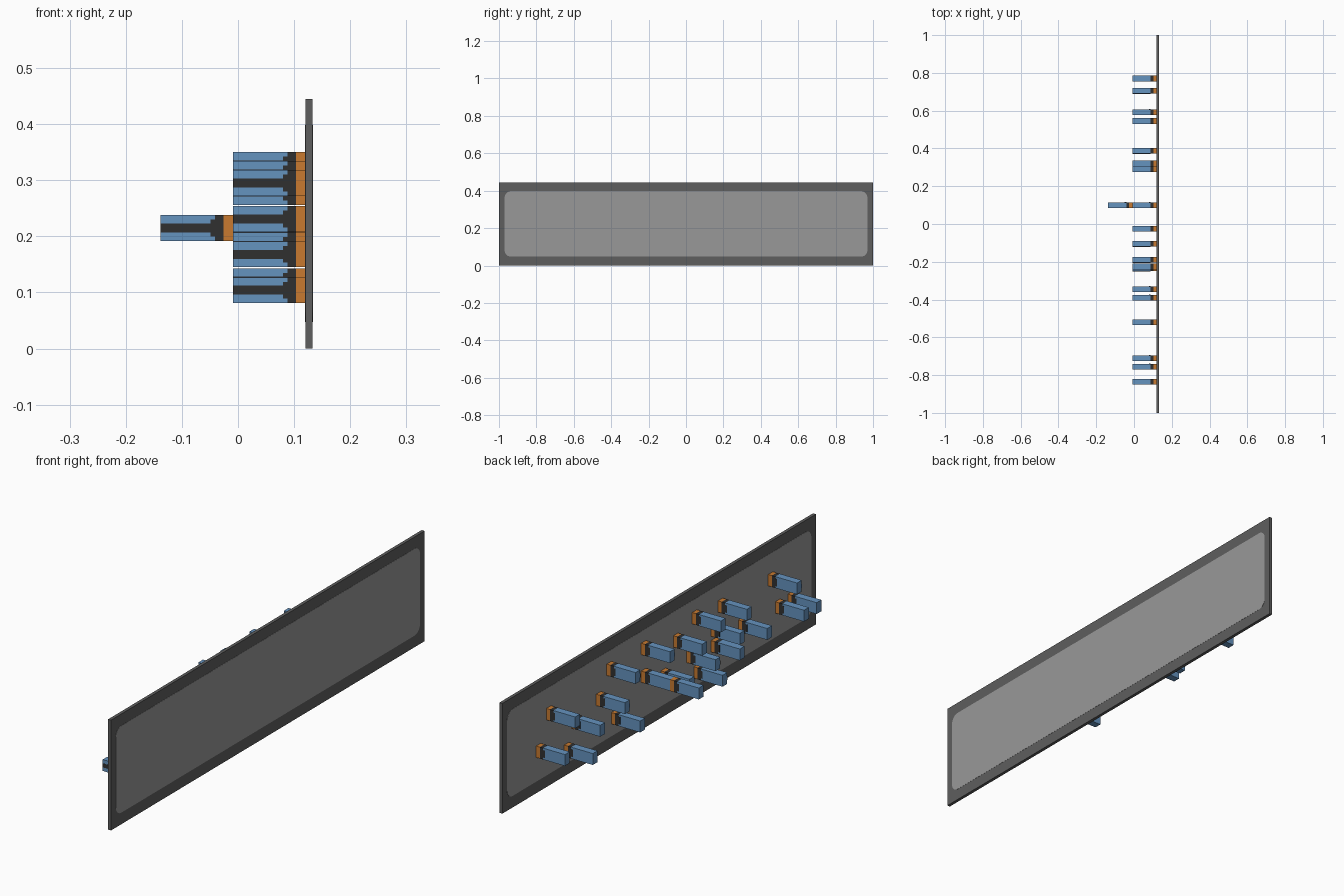
import bpy, bmesh, math
from mathutils import Vector

cube = bpy.data.objects.get("Cube")
if cube:
    bpy.data.objects.remove(cube, do_unlink=True)


def material(name, rgb):
    lin = [((c / 255 + 0.055) / 1.055) ** 2.4 for c in rgb] + [1.0]
    m = bpy.data.materials.new(name)
    m.use_nodes = True
    m.diffuse_color = lin
    m.node_tree.nodes["Principled BSDF"].inputs["Base Color"].default_value = lin
    return m


FRAME = material("frame_grey", (94, 94, 94))
PANE = material("pane_grey", (152, 152, 152))
BLUE = material("handle_blue", (101, 147, 191))
DARK = material("dark_grey", (48, 48, 48))
ORANGE = material("base_orange", (200, 122, 48))


def add_box(bm, lo, hi, mat=0):
    """Add an axis-aligned box between two corners."""
    lo, hi = Vector(lo), Vector(hi)
    verts = bmesh.ops.create_cube(bm, size=1)["verts"]
    for v in verts:
        v.co = Vector([(lo[i] + hi[i]) / 2 + v.co[i] * (hi[i] - lo[i]) for i in range(3)])
    for f in {f for v in verts for f in v.link_faces}:
        f.material_index = mat


def finish(bm, name, mats):
    mesh = bpy.data.meshes.new(name)
    bmesh.ops.recalc_face_normals(bm, faces=bm.faces)
    bm.to_mesh(mesh)
    bm.free()
    for m in mats:
        mesh.materials.append(m)
    return mesh


def place(mesh, name, loc=(0, 0, 0)):
    ob = bpy.data.objects.new(name, mesh)
    ob.location = loc
    bpy.context.collection.objects.link(ob)
    return ob


# Upright board
WALL = 0.12
bm = bmesh.new()
add_box(bm, (WALL, -1, 0), (0.133, 1, 0.445))
place(finish(bm, "board_frame", [FRAME]), "board_frame")

# Rounded pane, slightly proud of both faces of the board
bm = bmesh.new()
R, HY, Z0, Z1 = 0.035, 0.97, 0.047, 0.398
ring = []
for k, (cy, cz) in enumerate([(HY - R, Z1 - R), (R - HY, Z1 - R), (R - HY, Z0 + R), (HY - R, Z0 + R)]):
    for i in range(7):
        a = math.pi / 2 * (k + i / 6)
        ring.append(bm.verts.new((WALL - 0.0006, cy + R * math.cos(a), cz + R * math.sin(a))))
face = bm.faces.new(ring)
ext = bmesh.ops.extrude_face_region(bm, geom=[face], use_keep_orig=True)
for v in ext["geom"]:
    if isinstance(v, bmesh.types.BMVert):
        v.co.x = 0.1336
place(finish(bm, "board_pane", [PANE]), "board_pane")

# One peg: orange base, stepped dark collar, blue handle, dark strip on the front side
W, H = 0.015, 0.023
bm = bmesh.new()
add_box(bm, (-0.017, -W, -H), (0, W, H), 2)
add_box(bm, (-0.032, -W, -H), (-0.017, W, H), 1)
add_box(bm, (-0.129, -W, -H), (-0.032, W, H), 0)
add_box(bm, (-0.129, -W - 0.0006, -0.008), (-0.032, -W, 0.008), 1)
add_box(bm, (-0.040, -W - 0.0006, -0.015), (-0.032, W + 0.0006, 0.015), 1)
peg = finish(bm, "peg", [BLUE, DARK, ORANGE])

# Peg positions on the board (y, z)
SPOTS = [(-0.835, 0.168), (-0.755, 0.168), (-0.71, 0.295), (-0.52, 0.184),
         (-0.39, 0.311), (-0.345, 0.231), (-0.345, 0.168), (-0.235, 0.104),
         (-0.225, 0.327), (-0.19, 0.184), (-0.105, 0.279), (-0.025, 0.168),
         (0.1, 0.327), (0.1, 0.215), (0.29, 0.120), (0.32, 0.327),
         (0.387, 0.231), (0.545, 0.200), (0.592, 0.104), (0.705, 0.295),
         (0.77, 0.168)]
for n, (y, z) in enumerate(SPOTS, 1):
    place(peg, f"peg_{n:02d}", (WALL, y, z))

# Extra peg stacked on the end of another
place(peg, "peg_stacked", (WALL - 0.129, 0.1, 0.215))
